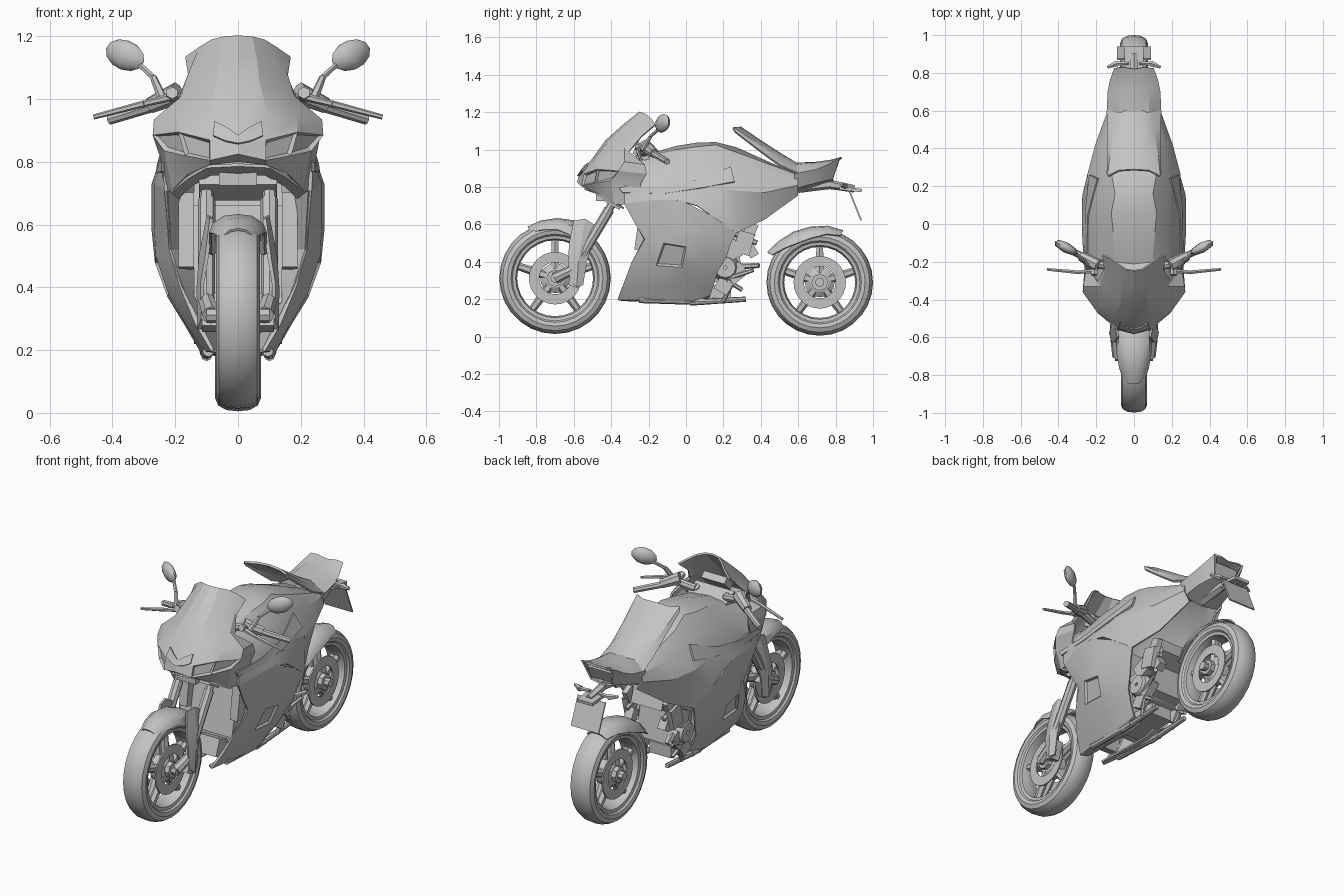
import bpy, bmesh, math
from mathutils import Vector, Matrix

grey = bpy.data.materials.new("plain grey")
grey.diffuse_color = (0.55, 0.55, 0.55, 1)


def finish(name, bm, angle=30):
    bmesh.ops.recalc_face_normals(bm, faces=bm.faces[:])
    me = bpy.data.meshes.new(name)
    bm.to_mesh(me)
    bm.free()
    me.materials.append(grey)
    me.shade_smooth()
    me.set_sharp_from_angle(angle=math.radians(angle))
    ob = bpy.data.objects.new(name, me)
    bpy.context.collection.objects.link(ob)
    return ob


def add_grid(bm, rows):
    vs = [[bm.verts.new(p) for p in r] for r in rows]
    for a, b in zip(vs, vs[1:]):
        for i in range(len(a) - 1):
            bm.faces.new((a[i], a[i + 1], b[i + 1], b[i]))


def flip(p):
    return (-p[0], p[1], p[2])


def shell(name, rows, thick=0.01, joined=True, inset=None, angle=22):
    """Thin symmetric panel; joined rows begin on the centre line."""
    bm = bmesh.new()
    if joined:
        add_grid(bm, [[flip(p) for p in r[:0:-1]] + list(r) for r in rows])
    else:
        add_grid(bm, rows)
        add_grid(bm, [[flip(p) for p in r[::-1]] for r in rows])
    # face outward so the thickness grows inward
    bm.normal_update()
    mid = sum((v.co for v in bm.verts), Vector()) / len(bm.verts)
    if sum(f.normal.dot(f.calc_center_median() - mid) * f.calc_area() for f in bm.faces) < 0:
        bmesh.ops.reverse_faces(bm, faces=bm.faces[:])
        bm.normal_update()
    if inset:
        pick = [f for f in bm.faces if inset(f.calc_center_median())]
        bmesh.ops.inset_individual(bm, faces=pick, thickness=0.012, depth=-0.012)
    bmesh.ops.solidify(bm, geom=bm.faces[:], thickness=thick)
    return finish(name, bm, angle)


def lathe(name, prof, c, n=28):
    """Turn a closed (x, radius) profile around a sideways axle."""
    bm = bmesh.new()
    rings = []
    for i in range(n):
        a = 2 * math.pi * i / n
        rings.append([bm.verts.new((c[0] + x, c[1] + r * math.cos(a), c[2] + r * math.sin(a))) for x, r in prof])
    for i in range(n):
        a, b = rings[i], rings[(i + 1) % n]
        for j in range(len(prof)):
            k = (j + 1) % len(prof)
            bm.faces.new((a[j], a[k], b[k], b[j]))
    return finish(name, bm)


def rods(name, paths, mirror=True, n=8):
    """Tapered bars; each path is (start, end, r1, r2)."""
    bm = bmesh.new()
    for p, q, r1, r2 in paths:
        for s in ((1, -1) if mirror else (1,)):
            a, b = Vector((p[0] * s, p[1], p[2])), Vector((q[0] * s, q[1], q[2]))
            m = Matrix.Translation((a + b) / 2) @ (b - a).to_track_quat('Z', 'Y').to_matrix().to_4x4()
            bmesh.ops.create_cone(bm, cap_ends=True, segments=n, radius1=r1, radius2=r2, depth=(b - a).length, matrix=m)
    return finish(name, bm, 40)


def boxes(name, items, mirror=True):
    """Blocks given as (centre, size, tilt about x in degrees)."""
    bm = bmesh.new()
    for c, d, t in items:
        for s in ((1, -1) if mirror else (1,)):
            m = Matrix.Translation((c[0] * s, c[1], c[2])) @ Matrix.Rotation(math.radians(t), 4, 'X') @ Matrix.Diagonal((*d, 1))
            bmesh.ops.create_cube(bm, size=1, matrix=m)
    return finish(name, bm)


def wheel(tag, c, R, w):
    half = [(w * .7, R - .075), (w * .93, R - .062), (w, R - .042), (w * .86, R - .018), (w * .5, R - .004)]
    lathe(tag + "_tyre", half + [(0, R)] + [(-x, r) for x, r in half[::-1]], c)
    o, i = R - .065, R - .095
    lathe(tag + "_rim", [(w * .8, o), (w * .74, i + .008), (w * .3, i), (-w * .3, i), (-w * .74, i + .008), (-w * .8, o)], c)
    # brake discs, hub and axle
    for s in (-1, 1):
        x = s * w * .72
        lathe(tag + "_disc", [(x - .004, .085), (x - .004, .14), (x + .004, .14), (x + .004, .085)], c)
    lathe(tag + "_hub", [(w * .62, .012), (w * .62, .05), (w * .35, .08), (-w * .35, .08), (-w * .62, .05), (-w * .62, .012)], c, 16)
    rods(tag + "_axle", [((-w - .03, c[1], c[2]), (w + .03, c[1], c[2]), .025, .025),
                         ((-w, c[1], c[2]), (w, c[1], c[2]), .045, .045)], False)
    sp = []
    for k in range(5):
        a = math.radians(90 + 72 * k)
        d = Vector((0, math.cos(a), math.sin(a)))
        for s in (-1, 1):
            sp.append((Vector(c) + d * .05 + Vector((s * .02, 0, 0)), Vector(c) + d * (i + .012) + Vector((s * .012, 0, 0)), .026, .02))
    rods(tag + "_spokes", sp, False, 6)


FC, RC = (0, -.70, .312), (0, .715, .29)
wheel("front", FC, .298, .07)
wheel("rear", RC, .285, .073)


def arch(name, c, w, spec):
    """Mudguard: each spec entry is (angle, radius, side drop, width factor)."""
    rows = []
    for a, r, drop, k in spec:
        a = math.radians(a)
        rows.append([(x * w * k, c[1] + q * math.cos(a), c[2] + q * math.sin(a))
                     for x, q in ((0, r), (.5, r - .006), (.88, r - .03), (1, r - drop))])
    shell(name, rows, .008, angle=40)


arch("front_mudguard", FC, .092, [(118, .313, .035, .6), (104, .318, .05, .85), (88, .322, .06, 1), (72, .326, .08, 1), (58, .33, .1, 1), (46, .325, .06, .9)])
arch("rear_mudguard", RC, .095, [(150, .325, .03, .8), (135, .312, .05, 1), (118, .306, .065, 1), (100, .302, .06, 1), (82, .306, .045, .9), (66, .305, .03, .7)])

# front fork, fork guards and brake calipers
rods("fork_tubes", [((.1, -.60, .36), (.1, -.41, .68), .026, .028), ((.1, -.43, .65), (.1, -.23, .99), .022, .022),
                    ((.085, -.70, .312), (.1, -.60, .36), .03, .026)])
shell("fork_guards", [[(.09, -.60, .62), (.105, -.625, .5), (.12, -.63, .41), (.118, -.62, .3)],
                      [(.1, -.54, .63), (.125, -.56, .5), (.132, -.575, .40), (.13, -.585, .265)],
                      [(.09, -.475, .59), (.11, -.50, .5), (.115, -.53, .40), (.115, -.55, .275)]], .012, False)
boxes("brake_calipers", [((.09, -.585, .32), (.05, .06, .11), -20)])
boxes("fork_clamps", [((0, -.39, .72), (.25, .1, .04), -30), ((0, -.24, .97), (.25, .09, .03), -30),
                      ((0, -.42, .765), (.12, .12, .08), 0)], False)

# upper fairing and windscreen, from lower lip to top edge
shell("upper_fairing", [
    [(0, -.545, .80), (.09, -.53, .79), (.16, -.46, .76), (.21, -.385, .71), (.235, -.27, .70)],
    [(0, -.583, .825), (.09, -.56, .805), (.17, -.49, .82), (.235, -.40, .835), (.25, -.24, .82)],
    [(0, -.568, .87), (.09, -.545, .87), (.19, -.475, .895), (.272, -.36, .885), (.26, -.21, .87)],
    [(0, -.525, .92), (.1, -.50, .935), (.19, -.43, .945), (.268, -.33, .935), (.25, -.22, .92)],
    [(0, -.43, 1.05), (.07, -.415, 1.045), (.13, -.36, 1.035), (.18, -.33, 1.01), (.195, -.305, .99)],
    [(0, -.335, 1.135), (.06, -.32, 1.13), (.115, -.27, 1.12), (.155, -.25, 1.09), (.158, -.24, 1.07)],
    [(0, -.25, 1.203), (.045, -.242, 1.20), (.085, -.215, 1.19), (.125, -.185, 1.165), (.168, -.165, 1.135)]],
    inset=lambda p: .82 < p.z < .905 and .1 < abs(p.x) < .25 and p.y < -.36)
shell("headlight_brow", [[(0, -.56, .885), (.035, -.55, .91), (.075, -.525, .93)],
                         [(0, -.582, .86), (.04, -.57, .868), (.08, -.555, .885)]], .008)
shell("nose_intake", [[(0, -.54, .795), (.1, -.51, .79), (.16, -.45, .755), (.215, -.37, .71)],
                      [(0, -.47, .77), (.09, -.44, .765), (.15, -.4, .73), (.19, -.33, .69)]])
boxes("instrument_panel", [((0, -.29, 1.03), (.15, .04, .08), -45), ((0, -.36, .93), (.28, .12, .03), 0)], False)

# tank, seat and rear flanks as one lofted skin: (y, half section)
body = [(-.33, ((0, .93), (.12, .92), (.19, .88), (.24, .8), (.235, .71))),
        (-.17, ((0, .985), (.1, .975), (.17, .92), (.235, .82), (.268, .73))),
        (-.05, ((0, 1.02), (.11, 1.0), (.185, .93), (.24, .83), (.275, .73))),
        (.06, ((0, 1.037), (.12, 1.015), (.19, .93), (.245, .82), (.275, .70))),
        (.16, ((0, 1.04), (.1, 1.025), (.185, .93), (.25, .80), (.272, .63))),
        (.27, ((0, 1.012), (.12, .985), (.18, .91), (.245, .78), (.24, .555))),
        (.42, ((0, .945), (.11, .93), (.165, .87), (.205, .77), (.165, .625))),
        (.60, ((0, .865), (.1, .865), (.13, .855), (.14, .81), (.1, .755)))]
shell("tank_and_flanks", [[(x, y, z) for x, z in sec] for y, sec in body], .012)
shell("flank_strake", [[(.245, -.36, .80), (.25, -.15, .80), (.245, .05, .835), (.195, .24, .91)],
                       [(.245, -.34, .77), (.262, -.12, .765), (.258, .08, .795), (.238, .26, .83)]], .012, False)

# side fairings down to the belly, with an inner duct lining
shell("side_fairing", [
    [(.235, -.33, .71), (.268, -.17, .73), (.275, -.03, .73), (.274, .14, .645), (.24, .27, .555)],
    [(.225, -.27, .6), (.268, -.14, .6), (.275, 0, .58), (.262, .13, .54), (.225, .24, .50)],
    [(.22, -.22, .52), (.262, -.12, .5), (.265, 0, .48), (.245, .11, .45), (.21, .215, .42)],
    [(.185, -.29, .40), (.222, -.16, .38), (.225, -.02, .37), (.21, .08, .36), (.185, .17, .35)],
    [(.135, -.335, .28), (.165, -.18, .28), (.17, -.04, .28), (.165, .06, .28), (.15, .15, .28)],
    [(.085, -.365, .195), (.108, -.2, .195), (.115, -.05, .185), (.115, .04, .19), (.11, .13, .22)],
    [(.05, -.34, .19), (.05, -.2, .185), (.05, -.05, .18), (.05, .04, .18), (.05, .12, .2)]], .01, False,
    lambda p: .38 < p.z < .5 and -.12 < p.y < 0)
shell("duct_lining", [[(.23, -.325, .71), (.22, -.22, .52), (.185, -.285, .40), (.085, -.36, .2)],
                      [(.165, -.2, .70), (.155, -.15, .52), (.125, -.19, .38), (.06, -.22, .2)]], .008, False)

# radiator, engine and gearbox
boxes("radiator", [((0, -.2, .5), (.28, .05, .32), -12), ((0, -.25, .27), (.14, .08, .1), -20)], False)
boxes("radiator_tanks", [((.165, -.23, .58), (.05, .06, .24), -8)])
boxes("engine_block", [((0, -.03, .38), (.26, .24, .24), 0), ((0, -.08, .6), (.28, .2, .22), -15),
                       ((0, .2, .4), (.22, .18, .2), 10), ((0, .28, .56), (.2, .16, .1), 20),
                       ((0, .1, .24), (.14, .28, .07), 0)], False)
boxes("engine_covers", [((.13, .24, .46), (.05, .09, .1), 25), ((.14, .31, .5), (.04, .09, .12), -15),
                        ((.12, .27, .34), (.05, .1, .08), 40), ((.13, .34, .56), (.03, .06, .1), -25),
                        ((.11, .35, .46), (.05, .05, .07), 30), ((.12, .2, .27), (.04, .08, .07), -30)])
lathe("clutch_cover", [(-.16, .01), (-.16, .055), (-.12, .075), (.12, .075), (.16, .055), (.16, .01)], (0, .21, .37), 12)
rods("foot_pegs", [((.12, .29, .375), (.17, .39, .38), .016, .013), ((.13, .22, .31), (.16, .36, .355), .014, .01),
                   ((.13, .22, .3), (.12, .3, .25), .012, .012), ((.12, .24, .56), (.12, .38, .5), .014, .014)], n=6)
rods("lower_pipes", [((.095, -.25, .197), (.1, .1, .188), .018, .02), ((.1, .02, .182), (.1, .32, .2), .017, .014),
                     ((.11, .2, .19), (.13, .25, .29), .012, .012)])

# raised seat cowl and tail
shell("raised_seat_cowl", [
    [(0, .29, 1.125), (.08, .285, 1.12), (.14, .255, 1.12), (.145, .265, 1.095)],
    [(0, .40, 1.05), (.07, .40, 1.045), (.125, .385, 1.03), (.14, .39, 1.0)],
    [(0, .50, .985), (.06, .50, .98), (.11, .49, .96), (.14, .50, .92)],
    [(0, .60, .925), (.05, .60, .925), (.1, .60, .90), (.145, .60, .875)]], .012)
shell("tail", [
    [(0, .59, .93), (.08, .59, .92), (.145, .58, .87), (.12, .58, .79), (0, .58, .77)],
    [(0, .70, .935), (.08, .70, .93), (.14, .70, .895), (.105, .69, .82), (0, .69, .80)],
    [(0, .77, .945), (.07, .77, .94), (.128, .76, .92), (.085, .75, .835), (0, .75, .82)],
    [(0, .82, .955), (.06, .83, .96), (.105, .825, .96), (.07, .785, .84), (0, .79, .83)]], .01)
boxes("tail_light", [((0, .785, .89), (.15, .012, .08), -25)], False)

# plate bracket, indicators and number plate
rods("plate_bracket", [((0, .6, .8), (0, .78, .815), .032, .025), ((0, .76, .815), (0, .90, .79), .025, .02)], False, 6)
boxes("bracket_cap", [((0, .88, .787), (.1, .12, .018), -6)], False)
boxes("number_plate", [((0, .905, .70), (.18, .008, .17), 22)], False)
rods("indicators", [((.03, .85, .81), (.1, .85, .805), .01, .012), ((.09, .85, .805), (.14, .83, .81), .018, .008)], n=6)

# handlebars, levers and mirrors
rods("handlebars", [((.1, -.23, .98), (.2, -.21, 1.0), .022, .022), ((.2, -.21, 1.0), (.41, -.1, .935), .02, .017),
                    ((.19, -.22, 1.02), (.28, -.17, .98), .036, .026)])
rods("levers", [((.2, -.25, 1.01), (.3, -.255, .985), .014, .01), ((.3, -.255, .985), (.46, -.24, .943), .011, .008),
                ((.21, -.2, 1.0), (.21, -.27, 1.02), .02, .02)], n=6)
rods("mirror_stalks", [((.24, -.23, 1.0), (.27, -.19, 1.07), .016, .011), ((.27, -.19, 1.07), (.32, -.14, 1.115), .01, .009)], n=6)
bm = bmesh.new()
for s in (1, -1):
    m = (Matrix.Translation((s * .36, -.125, 1.14)) @ Matrix.Rotation(s * math.radians(28), 4, 'Z')
         @ Matrix.Rotation(-s * math.radians(18), 4, 'Y') @ Matrix.Diagonal((.072, .028, .048, 1)))
    bmesh.ops.create_uvsphere(bm, u_segments=8, v_segments=6, radius=1, matrix=m)
finish("mirrors", bm, 40)
